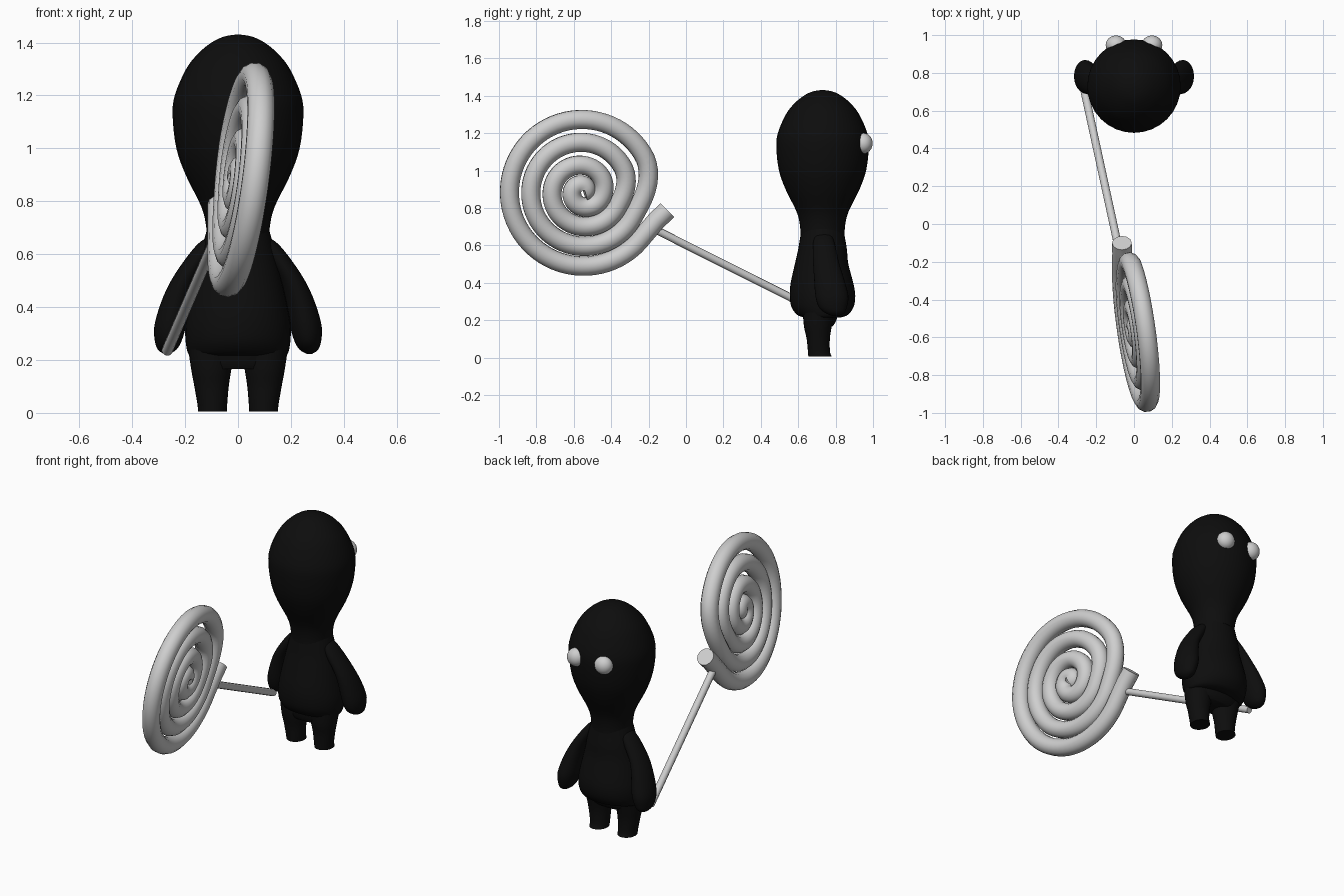
import bpy, math
from mathutils import Vector

if "Cube" in bpy.data.objects:
    bpy.data.objects.remove(bpy.data.objects["Cube"])


def material(name, value):
    m = bpy.data.materials.new(name)
    m.diffuse_color = (value, value, value, 1)
    m.use_nodes = True
    m.node_tree.nodes["Principled BSDF"].inputs["Base Color"].default_value = m.diffuse_color
    return m


black = material("black", 0.004)
white = material("white", 0.62)


def finish(ob, mat, angle=60):
    ob.data.materials.clear()
    ob.data.materials.append(mat)
    bpy.ops.object.select_all(action='DESELECT')
    ob.select_set(True)
    bpy.context.view_layer.objects.active = ob
    bpy.ops.object.shade_smooth_by_angle(angle=math.radians(angle))
    return ob


def spline(a, b, c, d, t):
    return 0.5 * (2 * b + (c - a) * t + (2 * a - 5 * b + 4 * c - d) * t * t
                  + (3 * b - a - 3 * c + d) * t ** 3)


def loft(name, rings, mat, side=1, sides=32, steps=4):
    """Skin through elliptical rings (z, centre x, centre y, radius x, radius y)."""
    dense = []
    n = len(rings)
    for i in range(n - 1):
        quad = [rings[max(0, min(n - 1, i + k))] for k in (-1, 0, 1, 2)]
        for s in range(steps):
            dense.append([spline(*v, s / steps) for v in zip(*quad)])
    dense.append(rings[-1])
    verts, faces = [], []
    for z, cx, cy, rx, ry in dense:
        for k in range(sides):
            a = 2 * math.pi * k / sides
            verts.append((side * cx + rx * math.cos(a), cy + ry * math.sin(a), z))
    for i in range(len(dense) - 1):
        for k in range(sides):
            a, b = i * sides + k, i * sides + (k + 1) % sides
            faces.append((a, b, b + sides, a + sides))
    last = (len(dense) - 1) * sides
    faces.append(tuple(reversed(range(sides))))
    faces.append(tuple(range(last, last + sides)))
    me = bpy.data.meshes.new(name)
    me.from_pydata(verts, [], faces)
    ob = bpy.data.objects.new(name, me)
    bpy.context.collection.objects.link(ob)
    return finish(ob, mat)


# Head: bulb narrowing to the neck
head = [(0.66, .118), (0.70, .12), (0.75, .129), (0.80, .148), (0.90, .198),
        (1.0, .233), (1.12, .247), (1.2, .239), (1.3, .196), (1.36, .149),
        (1.4, .1), (1.42, .06), (1.428, .025), (1.43, .002)]
loft("head", [(z, 0, .73, r, r) for z, r in head], black)

# Pear-shaped body and pelvis
body = [(.215, .73, .18, .10), (.228, .73, .19, .135), (.27, .73, .198, .166),
        (.33, .73, .199, .175), (.40, .727, .187, .167), (.50, .725, .165, .143),
        (.58, .73, .147, .13), (.64, .73, .132, .12), (.69, .73, .118, .112)]
loft("body", [(z, 0, y, rx, ry) for z, y, rx, ry in body], black)
loft("pelvis", [(.165, 0, .71, .15, .07), (.19, 0, .715, .172, .085),
                (.25, 0, .72, .185, .1)], black)

arm = [(.222, .27, .80, .008, .015), (.238, .268, .795, .034, .05),
       (.27, .264, .785, .05, .075), (.33, .256, .78, .06, .088),
       (.42, .235, .765, .055, .08), (.50, .205, .75, .048, .07),
       (.58, .155, .74, .045, .062), (.64, .112, .735, .038, .05),
       (.67, .085, .735, .02, .03)]
leg = [(.005, .097, .717, .055, .063), (.03, .097, .711, .056, .059),
       (.10, .10, .707, .065, .062), (.165, .101, .705, .076, .074),
       (.24, .10, .71, .088, .085)]
for label, s in (("left", -1), ("right", 1)):
    loft(label + "_arm", arm, black, s, 24)
    loft(label + "_leg", leg, black, s, 24)
    # Bulging eyes
    bpy.ops.mesh.primitive_uv_sphere_add(segments=24, ring_count=16, radius=1,
                                         location=(s * .095, .948, 1.145))
    eye = bpy.context.object
    eye.name = label + "_eye"
    eye.scale = (.055, .05, .055)
    finish(eye, white)


def tube(name, points, radius, mat):
    cu = bpy.data.curves.new(name, 'CURVE')
    cu.dimensions = '3D'
    cu.bevel_depth = radius
    cu.bevel_resolution = 4
    cu.use_fill_caps = True
    sp = cu.splines.new('POLY')
    sp.points.add(len(points) - 1)
    for p, co in zip(sp.points, points):
        p.co = (*co, 1)
    ob = bpy.data.objects.new(name, cu)
    bpy.context.collection.objects.link(ob)
    bpy.ops.object.select_all(action='DESELECT')
    ob.select_set(True)
    bpy.context.view_layer.objects.active = ob
    bpy.ops.object.convert(target='MESH')
    return finish(bpy.context.object, mat)


def on_disc(y, z):
    """Point on the tilted plane of the sweet, offset from its centre."""
    return Vector((.012 + .13 * z - .14 * y, -.55 + y, .888 + z))


# Coiled sweet: rings step inwards beside the loose outer end
coil = [on_disc(.45, -.10), on_disc(.425, -.125), on_disc(.395, -.152)]
turns, per_turn = 3.95, 72
for i in range(int(turns * per_turn) + 1):
    u = i / per_turn
    if u < 0.02:
        continue
    p = u % 1
    t = min(1, max(0, (p - .84) / .16))
    step = t * t * (3 - 2 * t)
    w = max(0, 1 - u / 3)
    rho = .40 - .1 * (math.floor(u) + w * step + (1 - w) * p)
    a = math.radians(-27) - 2 * math.pi * u
    coil.append(on_disc(rho * math.cos(a), rho * math.sin(a)))
tube("coiled_sweet", coil, .052, white)

# Stick from the hand to the sweet
tube("stick", [(-.268, .73, .235), (-.068, -.19, .697)], .021, white)
